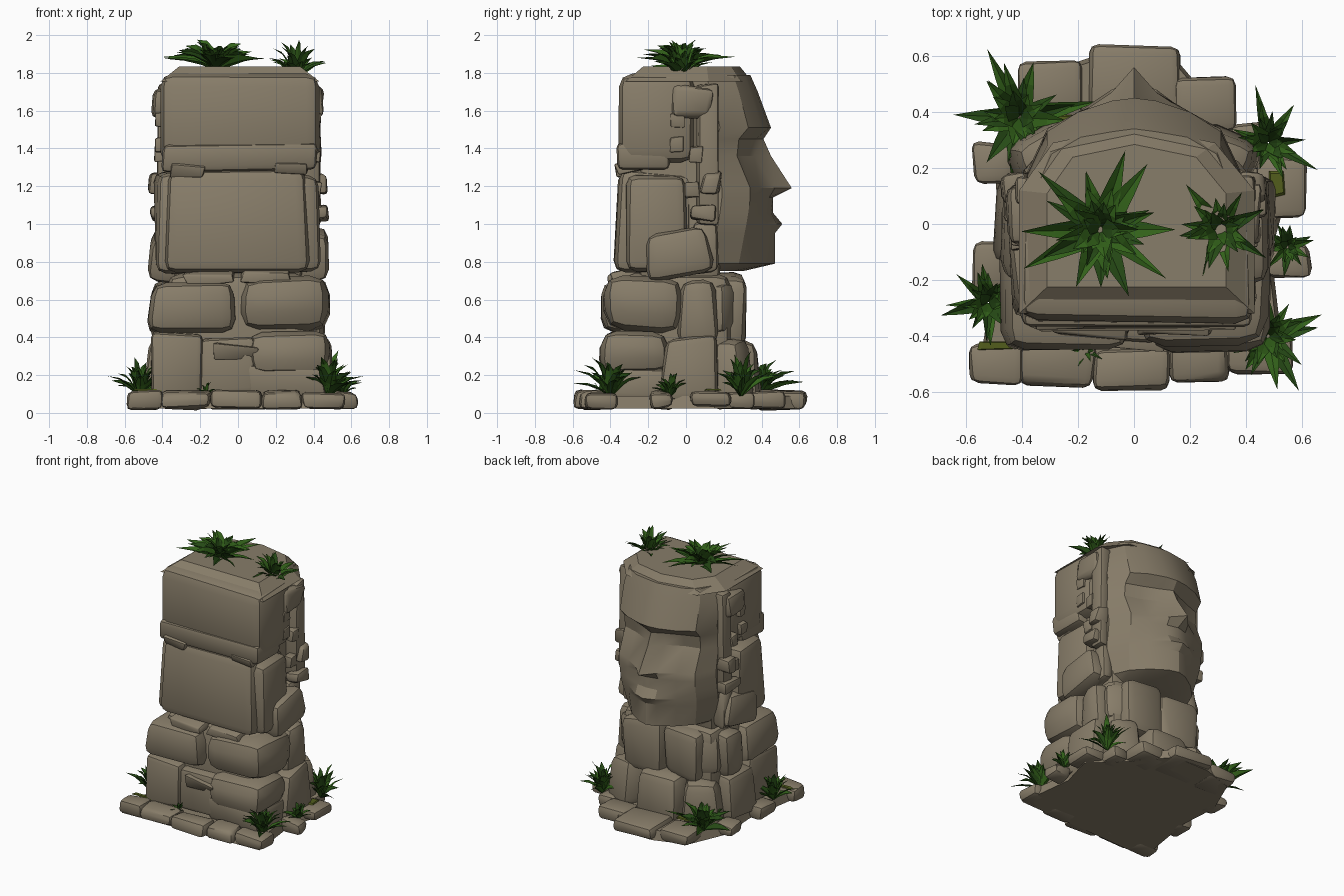
import bpy, bmesh, math, random
from mathutils import Vector, Matrix

random.seed(11)
if "Cube" in bpy.data.objects:
    bpy.data.objects.remove(bpy.data.objects["Cube"])


def material(name, rgb):
    m = bpy.data.materials.new(name)
    m.use_nodes = True
    m.diffuse_color = (*rgb, 1)
    m.node_tree.nodes["Principled BSDF"].inputs["Base Color"].default_value = (*rgb, 1)
    return m


STONE = material("weathered stone", (0.245, 0.205, 0.142))
LEAF = material("leaf green", (0.032, 0.12, 0.01))
DARK_LEAF = material("dark leaf green", (0.02, 0.072, 0.008))
MOSS = material("olive moss", (0.085, 0.11, 0.012))


def finish(bm, name, mats, angle=36):
    # Smooth faces, with hard edges kept sharp
    bmesh.ops.recalc_face_normals(bm, faces=bm.faces)
    for f in bm.faces:
        f.smooth = True
    for e in bm.edges:
        e.smooth = e.calc_face_angle(0) < math.radians(angle)
    me = bpy.data.meshes.new(name)
    bm.to_mesh(me)
    bm.free()
    for m in mats:
        me.materials.append(m)
    ob = bpy.data.objects.new(name, me)
    bpy.context.collection.objects.link(ob)
    return ob


def rock(name, x, y, z, bevel=0.04, jitter=0.02, taper=1.0, turn=0, lean=0):
    # Chipped block filling the given x, y and z ranges
    bm = bmesh.new()
    bmesh.ops.create_cube(bm, size=1)
    size = Vector((x[1] - x[0], y[1] - y[0], z[1] - z[0]))
    mid = Vector((sum(x), sum(y), sum(z))) / 2
    for v in bm.verts:
        k = taper if v.co.z > 0 else 1
        v.co = Vector((v.co.x * size.x * k, v.co.y * size.y * k, v.co.z * size.z))
        v.co += Vector([random.uniform(-jitter, jitter) for _ in range(3)])
    bmesh.ops.bevel(bm, geom=bm.edges[:], offset=bevel, segments=2, profile=0.5,
                    affect='EDGES', clamp_overlap=True)
    bm.transform(Matrix.Translation(mid) @ Matrix.Rotation(turn, 4, 'Z')
                 @ Matrix.Rotation(lean, 4, 'X'))
    return finish(bm, name, [STONE])


def pair(name, x, y, z, turn=0, **kw):
    rock("left_" + name, x, y, z, turn=turn, **kw)
    rock("right_" + name, (-x[1], -x[0]), y, z, turn=-turn, **kw)


def slab(name, outline, z0, z1, taper, mat):
    # Flat slab with the given outline, its top shrunk by the taper
    bm = bmesh.new()
    low = [bm.verts.new((x, y, z0)) for x, y in outline]
    center = sum((v.co for v in low), Vector()) / len(low)
    high = []
    for v in low:
        p = center.lerp(v.co, taper)
        high.append(bm.verts.new((p.x, p.y, z1)))
    bm.faces.new(low)
    bm.faces.new(high)
    for i in range(len(low)):
        j = (i + 1) % len(low)
        bm.faces.new((low[i], low[j], high[j], high[i]))
    finish(bm, name, [mat], 20)


# Inner core
rock("head_core", (-.34, .34), (-.25, .18), (.7, 1.77), jitter=0)
rock("body_core", (-.38, .38), (-.35, .24), (.06, .74), bevel=.08, jitter=0)

# Large blocks of the back of the head
rock("upper_back_block", (-.42, .44), (-.355, .05), (1.32, 1.8), bevel=.07, jitter=.01, taper=.97)
rock("upper_back_ledge", (-.4, .42), (-.36, -.08), (1.28, 1.42), bevel=.03, jitter=.012)
slab("crown_block", ((-.41, -.32), (.43, -.32), (.43, .12), (.29, .29), (0, .35), (-.29, .29), (-.41, .12)),
     1.755, 1.835, .76, STONE)
rock("middle_back_block", (-.385, .375), (-.375, .03), (.74, 1.28), bevel=.06, jitter=.01, taper=.97, lean=-.05)
pair("middle_back_edge", (.26, .44), (-.33, .02), (.75, 1.26), bevel=.05, taper=.95)
pair("crack_chip", (.18, .36), (-.36, -.22), (1.27, 1.33), bevel=.01, lean=.2)
pair("waist_chip", (.02, .28), (-.4, -.2), (.69, .76), bevel=.01, lean=.1)

# Face, sculpted as mirrored rows of width and depths from the middle outwards
columns = (0, .08, .2, .31, .38)
rows = (
    (1.79, .95, .34, .33, .31, .25, .1),
    (1.70, 1, .38, .37, .34, .28, .14),
    (1.51, 1, .45, .44, .40, .33, .18),
    (1.45, 1, .41, .37, .32, .28, .16),
    (1.36, 1, .45, .36, .30, .27, .16),
    (1.19, 1, .56, .47, .39, .34, .19),
    (1.14, 1, .46, .44, .40, .34, .19),
    (1.06, 1, .46, .45, .40, .33, .18),
    (1.00, 1, .51, .48, .39, .32, .17),
    (.95, .98, .47, .45, .39, .31, .16),
    (.79, .88, .47, .45, .38, .28, .14),
    (.75, .8, .30, .28, .24, .18, .08),
)
bm = bmesh.new()
grid = []
for z, wide, *depth in rows:
    pts = [(x * wide, y, z) for x, y in zip(columns, depth)]
    pts.append((.34, 0, z))
    full = [(-a, b, c) for a, b, c in reversed(pts[1:])] + pts
    grid.append([bm.verts.new(p) for p in full])
for upper, lower in zip(grid, grid[1:]):
    for i in range(len(upper) - 1):
        bm.faces.new((upper[i], upper[i + 1], lower[i + 1], lower[i]))
bm.faces.new(grid[0])
bm.faces.new(grid[-1])
finish(bm, "face", [STONE], 24)

# Ears, hanging locks and small chips on both sides
pair("ear_slab", (.34, .43), (.06, .17), (1.0, 1.74), bevel=.02, jitter=.012)
pair("ear_lobe", (.38, .47), (.01, .17), (1.02, 1.1), bevel=.02)
pair("ear_middle", (.38, .47), (.08, .18), (1.17, 1.27), bevel=.02)
pair("ear_top", (.36, .45), (-.07, .14), (1.56, 1.73), bevel=.035)
pair("side_jaw_block", (.3, .48), (-.22, .14), (.71, .96), bevel=.06, lean=.2, taper=.88)
pair("jaw_hinge", (.3, .42), (.02, .16), (.74, 1.02), bevel=.04, taper=.85)
for i, (y, z) in enumerate(((-.06, 1.42), (.05, 1.37), (-.05, 1.55), (.03, 1.18))):
    pair(f"side_chip_{i + 1}", (.38, .44), (y - .03, y + .04), (z - .04, z + .04),
         bevel=.008, jitter=.008)

# Shoulders and neck courses
rock("shoulder_back_right", (-.48, .0), (-.445, -.04), (.42, .7), bevel=.07, taper=.96)
rock("shoulder_back_left", (.02, .485), (-.44, -.02), (.43, .72), bevel=.1, taper=.98)
pair("shoulder_side", (.22, .46), (-.04, .16), (.37, .7), bevel=.06)
pair("neck_block", (.0, .3), (.1, .31), (.36, .73), bevel=.06, jitter=.03)
pair("collar_stone", (.16, .39), (.1, .26), (.4, .69), bevel=.06, turn=-.5)

# Lower courses
rock("lower_back_right", (-.46, -.18), (-.44, -.08), (.1, .42), bevel=.03, taper=.94)
rock("lower_back_middle", (-.2, .08), (-.42, -.1), (.1, .4), bevel=.03)
rock("lower_back_left", (.06, .48), (-.455, -.1), (.2, .43), bevel=.08)
rock("lower_back_left_foot", (.04, .46), (-.43, -.1), (.08, .24), bevel=.03)
rock("wedge_stone", (-.12, .1), (-.44, -.36), (.3, .36), bevel=.01, lean=.3)
pair("lower_side", (.28, .5), (-.14, .17), (.07, .4), bevel=.04, taper=.85)
pair("lower_front_side", (.16, .44), (.1, .34), (.07, .39), bevel=.06, taper=.82, turn=-.45)
rock("lower_front_middle", (-.2, .18), (.15, .4), (.07, .38), bevel=.06, taper=.82)

# Ground slab and the paving stones round it
slab("ground_slab", ((-.56, -.56), (.54, -.52), (.49, -.1), (.56, .15), (.36, .34), (.14, .6),
                     (-.14, .6), (-.38, .52), (-.5, .24), (-.48, -.05)), .022, .09, .97, STONE)
paving = (
    (-.59, -.4, -.57, -.42), (-.4, -.14, -.58, -.43), (-.14, .12, -.59, -.44),
    (.13, .34, -.56, -.42), (.34, .57, -.54, -.36), (-.57, -.44, -.25, -.06),
    (-.58, -.43, .15, .29), (-.41, -.18, .37, .58), (-.16, .16, .36, .64),
    (.15, .36, .32, .52), (.34, .48, .2, .36), (.44, .61, .02, .24),
    (.48, .63, -.19, -.07),
)
for i, (x0, x1, y0, y1) in enumerate(paving):
    rock(f"paving_stone_{i + 1}", (x0, x1), (y0, y1), (.025, .115), bevel=.03, jitter=.014)

# Moss in the joints
for i, (x, y, w, d) in enumerate(((-.48, -.435, .08, .015), (-.24, .36, .06, .03), (.51, .14, .03, .05))):
    slab(f"moss_patch_{i + 1}", ((x - w, y - d), (x + w, y - d * .7), (x + w * .8, y + d), (x - w * .9, y + d)),
         .118, .126, .8, MOSS)


def grass(name, center, radius, height, count):
    # Tuft of folded, twisted pointed blades, the inner ones more upright
    bm = bmesh.new()
    c = Vector(center)
    for i in range(count):
        a = i * 2.4 + random.uniform(-.3, .3)
        spread = (i + 1) / count
        out = Vector((math.cos(a), math.sin(a), 0))
        roll = random.uniform(-.8, .8)
        side = Vector((-out.y, out.x, 0)) * math.cos(roll) + Vector((0, 0, math.sin(roll)))
        reach = radius * (.25 + .75 * spread) * random.uniform(.7, 1.2)
        rise = height * (1.05 - .6 * spread) * random.uniform(.55, 1.05)
        prev = None
        for t, h, w in ((.04, 0, .05), (.3, .45, .14), (.6, .8, .09), (1, 1, 0)):
            w *= radius
            p = c + out * reach * t + Vector((0, 0, rise * h))
            lift = Vector((0, 0, w * .5))
            if w:
                ring = [bm.verts.new(q) for q in (p + side * w + lift, p, p - side * w + lift)]
            else:
                ring = [bm.verts.new(p)] * 3
            if prev:
                for k in (0, 1):
                    quad = list(dict.fromkeys((prev[k], prev[k + 1], ring[k + 1], ring[k])))
                    bm.faces.new(quad).material_index = int(i % 5 < 2)
            prev = ring
    finish(bm, name, [LEAF, DARK_LEAF], 10)


grass("crown_grass", (-.12, -.02, 1.82), .29, .165, 40)
grass("crown_side_grass", (.31, -.02, 1.77), .2, .21, 30)
grass("front_left_grass", (.48, -.4, .09), .21, .22, 32)
grass("front_right_grass", (-.52, -.28, .09), .18, .21, 28)
grass("rear_right_grass", (-.41, .38, .09), .25, .2, 32)
grass("rear_left_grass", (.48, .29, .09), .18, .24, 28)
grass("left_side_grass", (.55, -.08, .09), .13, .13, 18)
grass("small_front_tuft", (-.17, -.45, .09), .07, .09, 8)
